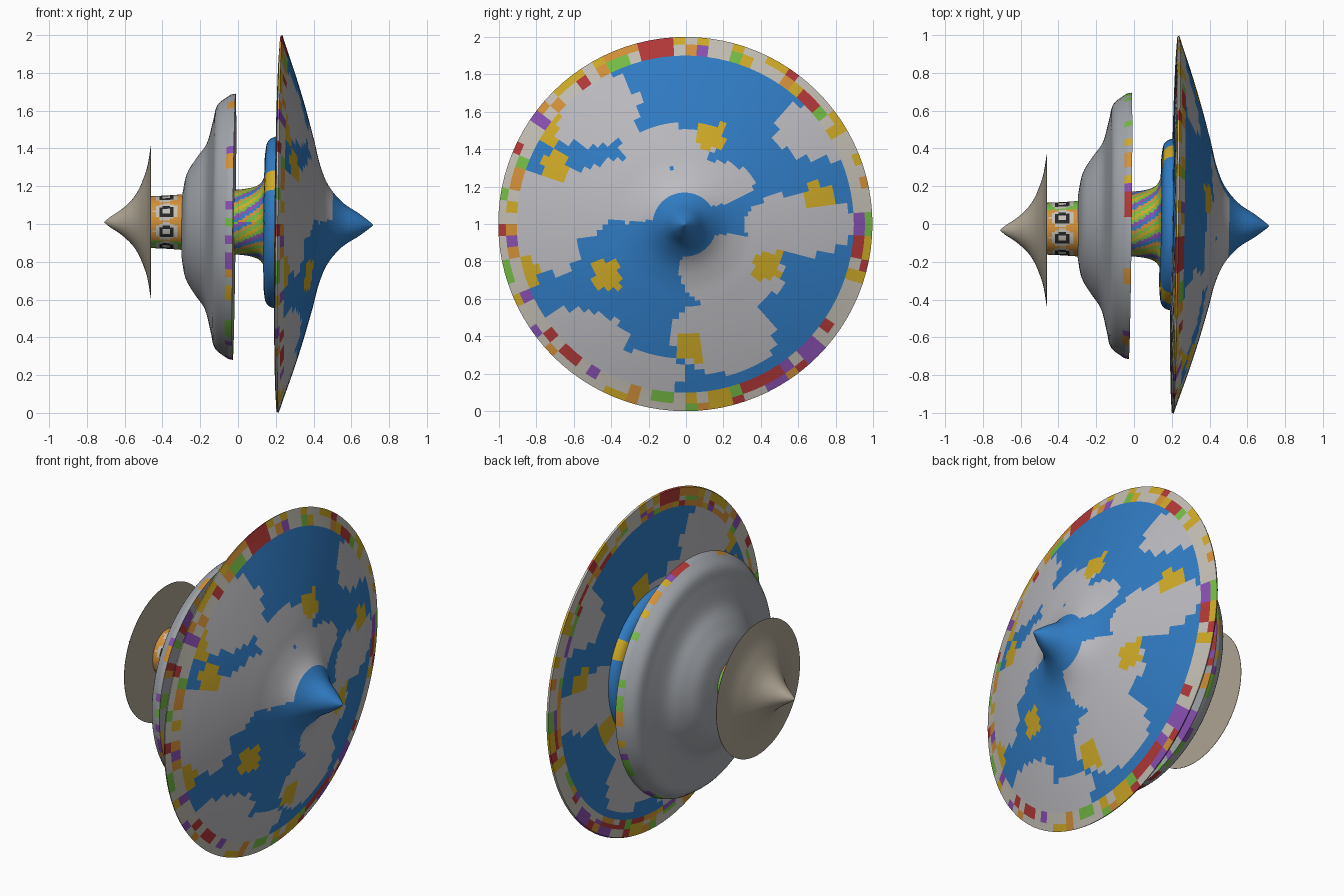
import bpy, bmesh, math, random
from mathutils import Vector

if "Cube" in bpy.data.objects:
    bpy.data.objects.remove(bpy.data.objects["Cube"])

random.seed(4)
COLORS = {
    "blue": (0.03, 0.20, 0.55), "cloud": (0.50, 0.50, 0.53), "yellow": (0.62, 0.40, 0.02),
    "red": (0.45, 0.04, 0.04), "green": (0.18, 0.50, 0.06), "purple": (0.25, 0.08, 0.45),
    "orange": (0.65, 0.28, 0.04), "stone": (0.36, 0.38, 0.41), "sand": (0.42, 0.37, 0.29),
    "black": (0.02, 0.02, 0.02), "cream": (0.55, 0.52, 0.46),
}
NAMES = list(COLORS)
MATS = []
for n, c in COLORS.items():
    m = bpy.data.materials.new(n)
    m.diffuse_color = (*c, 1)
    m.use_nodes = True
    m.node_tree.nodes["Principled BSDF"].inputs["Base Color"].default_value = m.diffuse_color
    MATS.append(m)


def smooth(pts, steps=5):
    """Catmull-Rom through (x, radius) points."""
    p = [Vector(q) for q in pts]
    p = [2 * p[0] - p[1]] + p + [2 * p[-1] - p[-2]]
    out = []
    for i in range(1, len(p) - 2):
        a, b, c, d = p[i - 1:i + 3]
        for s in range(steps):
            t = s / steps
            out.append(0.5 * (2 * b + (c - a) * t + (2 * a - 5 * b + 4 * c - d) * t * t
                              + (3 * b - a - 3 * c + d) * t ** 3))
    return out + [p[-2]]


def lathe(name, runs, paint, center=(0, 0, 1), axis=(1, 0, 0), sides=96):
    """Revolve runs of profile points around the x axis, then tilt onto the given axis."""
    prof = []
    for run in runs:
        for q in smooth(run):
            if not prof or (q - prof[-1]).length > 1e-5:
                prof.append(q)
    bm = bmesh.new()
    rings = []
    for x, r in prof:
        if r < 1e-4:
            rings.append([bm.verts.new((x, 0, 0))] * sides)
        else:
            rings.append([bm.verts.new((x, r * math.cos(a), r * math.sin(a)))
                          for a in (2 * math.pi * k / sides for k in range(sides))])
    for r0, r1 in zip(rings, rings[1:]):
        for k in range(sides):
            j = (k + 1) % sides
            f = bm.faces.new(list(dict.fromkeys((r0[k], r0[j], r1[j], r1[k]))))
            f.material_index = NAMES.index(paint(f.calc_center_median()))
    bmesh.ops.recalc_face_normals(bm, faces=bm.faces)
    me = bpy.data.meshes.new(name)
    bm.to_mesh(me)
    bm.free()
    for m in MATS:
        me.materials.append(m)
    ob = bpy.data.objects.new(name, me)
    bpy.context.collection.objects.link(ob)
    ob.rotation_mode = 'QUATERNION'
    ob.rotation_quaternion = Vector((1, 0, 0)).rotation_difference(Vector(axis))
    ob.location = center
    bpy.context.view_layer.objects.active = ob
    ob.select_set(True)
    bpy.ops.object.shade_smooth_by_angle(angle=math.radians(40))
    ob.select_set(False)


# Painted patterns: clouds and yellow flecks on sky, confetti on rims
CLOUDS = [(-.68, .1, .3, .2), (-.3, .18, .3, .17), (.12, .22, .25, .12), (-.1, .42, .26, .11),
          (-.5, .62, .26, .2), (.72, .5, .24, .16), (.62, 0, .3, .17), (.25, -.25, .28, .2),
          (.2, -.6, .28, .2), (-.6, -.62, .3, .16), (-.25, -.8, .25, .12), (-.75, -.15, .18, .12)]
FLECKS = [(.14, .47), (.72, .15), (-.70, .31), (-.42, -.27), (.44, -.22),
          (.02, -.66), (-.75, .5), (-.86, -.26)]
CONFETTI = {}


def confetti(c, base="cream"):
    key = (int(math.atan2(c.z, c.y) * 12), int(Vector((c.y, c.z)).length * 22), base)
    if key not in CONFETTI:
        CONFETTI[key] = random.choice(["red", "green", "purple", "yellow", "orange"] + [base] * 5)
    return CONFETTI[key]


def sky(c):
    r = math.hypot(c.y, c.z)
    if r > 0.9:
        return confetti(c)
    if any(abs(c.y - y) < .07 and abs(c.z - z) < .07 for y, z in FLECKS):
        return "yellow"
    if r > 0.17 and any(((c.y - y) / a) ** 2 + ((c.z - z) / b) ** 2 < 1 for y, z, a, b in CLOUDS):
        return "cloud"
    return "blue"


def swirl(c):
    k = int((math.atan2(c.z, c.y) + 4) * 9 + c.x * 30)
    return ["yellow", "green", "purple", "blue", "orange", "green"][k * 7 % 6]


def spots(c):
    a = math.atan2(c.z, c.y) * 4
    d = math.hypot((a % math.pi) - 1.5, (c.x + .38) * 22)
    return "black" if 0.5 < d < 1 else "cream" if d < 1.4 else ("orange" if c.z > c.y else "green")


# Large sky disc with pointed boss
lathe("large_disc",
      [[(.20, 0), (.20, .5), (.207, .85), (.215, .995)], [(.215, .995), (.225, 1.0)],
       [(.225, 1.0), (.25, .925), (.30, .78), (.35, .62), (.40, .44), (.43, .32), (.475, .21),
        (.55, .12), (.64, .06), (.70, .015), (.715, 0)]],
      sky, axis=(1, -.015, -.01), center=(0, 0, 1.002))

# Stepped hub behind the large disc
lathe("hub", [[(.21, 0), (.21, .455)],
              [(.21, .455), (.175, .447), (.15, .42), (.14, .36)], [(.14, .36), (.14, 0)]],
      lambda c: "yellow" if math.sin(3 * math.atan2(c.z, c.y)) > .93 else "blue",
      center=(0, 0, 1.01), axis=(1, -.015, -.01))

# Flared neck between hub and middle disc
lathe("neck", [[(-.06, .17), (0, .172), (.06, .18), (.105, .195), (.13, .22), (.145, .26)]],
      swirl, center=(0, 0, 1.01))

# Middle stone disc
lathe("middle_disc",
      [[(-.02, 0), (-.02, .705)], [(-.02, .705), (-.045, .70)],
       [(-.045, .70), (-.115, .645), (-.138, .56), (-.17, .44), (-.225, .36), (-.275, .275),
        (-.298, .16)], [(-.298, .16), (-.30, 0)]],
      lambda c: confetti(c, "stone") if c.x > -.06 and math.hypot(c.y, c.z) > .6 else "stone",
      center=(0, -.01, .985), axis=(1, -.011, -.011))

# Short spotted tube
lathe("rear_tube", [[(-.47, .137), (-.38, .141), (-.28, .148)]], spots, center=(0, -.025, 1.01))

# Pointed sand-coloured end cap
lathe("end_cap",
      [[(-.46, 0), (-.46, .402)],
       [(-.462, .402), (-.48, .295), (-.505, .22), (-.53, .165), (-.565, .115), (-.62, .065),
        (-.68, .025), (-.71, 0)]],
      lambda c: "sand", center=(0, -.033, 1.01))
